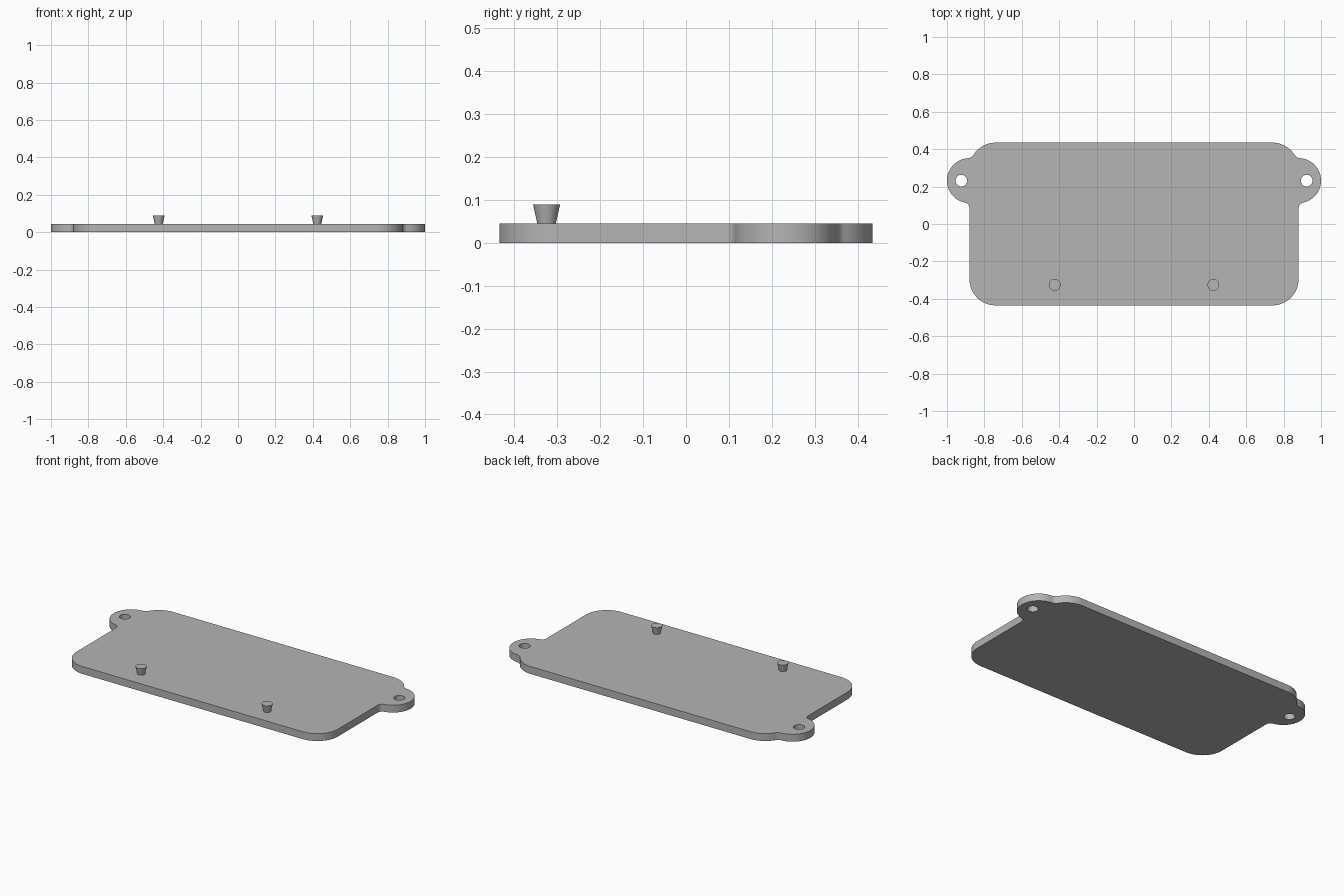
import bpy, bmesh
from math import atan2, cos, sin, pi, sqrt, radians
from mathutils import Vector, Matrix

cube = bpy.data.objects.get("Cube")
if cube:
    bpy.data.objects.remove(cube, do_unlink=True)

grey = bpy.data.materials.new("plain_grey")
grey.use_nodes = True
grey.diffuse_color = (0.46, 0.46, 0.46, 1)
bsdf = grey.node_tree.nodes["Principled BSDF"]
bsdf.inputs["Base Color"].default_value = grey.diffuse_color
bsdf.inputs["Roughness"].default_value = 0.6

THICK = 0.045


def finish(name, bm):
    """Turn a bmesh into a named, smooth-shaded object with sharp edges."""
    bmesh.ops.recalc_face_normals(bm, faces=bm.faces[:])
    mesh = bpy.data.meshes.new(name)
    bm.to_mesh(mesh)
    bm.free()
    mesh.materials.append(grey)
    obj = bpy.data.objects.new(name, mesh)
    bpy.context.collection.objects.link(obj)
    bpy.ops.object.select_all(action='DESELECT')
    obj.select_set(True)
    bpy.context.view_layer.objects.active = obj
    bpy.ops.object.shade_smooth_by_angle(angle=radians(30))
    return obj


def arc(centre, radius, a, b, steps):
    """Points along the shorter arc from angle a to angle b."""
    turn = (b - a + pi) % (2 * pi) - pi
    return [centre + radius * Vector((cos(a + turn * i / steps), sin(a + turn * i / steps)))
            for i in range(steps + 1)]


def heading(p, q):
    return atan2(q.y - p.y, q.x - p.x)


# Plate outline: rounded corners, ears, and fillets blending them together
side_x, corner_r, ear_r = 0.88, 0.14, 0.12
low_r, high_r = 0.03, 0.04
low_corner = Vector((side_x - corner_r, -0.295))
high_corner = Vector((side_x - corner_r, 0.295))
ear = Vector((side_x, 0.232))

# Lower fillet touches the straight side and the ear
low_fillet = Vector((side_x + low_r, ear.y - sqrt((ear_r + low_r) ** 2 - low_r ** 2)))

# Upper fillet touches the corner arc and the ear
gap = ear - high_corner
d = gap.length
ra, rb = corner_r + high_r, ear_r + high_r
along = (d * d + ra * ra - rb * rb) / (2 * d)
unit = gap / d
high_fillet = high_corner + unit * along + Vector((-unit.y, unit.x)) * sqrt(ra * ra - along * along)

half = (arc(low_corner, corner_r, -pi / 2, 0, 16)
        + arc(low_fillet, low_r, pi, heading(low_fillet, ear), 8)
        + arc(ear, ear_r, heading(ear, low_fillet), heading(ear, high_fillet), 28)[1:]
        + arc(high_fillet, high_r, heading(high_fillet, ear), heading(high_fillet, high_corner), 8)[1:]
        + arc(high_corner, corner_r, heading(high_corner, high_fillet), pi / 2, 14)[1:])
outline = half + [Vector((-p.x, p.y)) for p in reversed(half)]


def add_loop(bm, points):
    verts = [bm.verts.new((p.x, p.y, 0)) for p in points]
    return [bm.edges.new((v, verts[i - 1])) for i, v in enumerate(verts)]


# Mounting plate with one screw hole in each ear
bm = bmesh.new()
edges = add_loop(bm, outline)
for side in (-1, 1):
    hole = Vector((side * 0.923, 0.232))
    edges += add_loop(bm, [hole + 0.031 * Vector((cos(2 * pi * i / 32), sin(2 * pi * i / 32)))
                           for i in range(32)])
bmesh.ops.triangle_fill(bm, edges=edges, use_beauty=True)
top = bmesh.ops.extrude_face_region(bm, geom=bm.faces[:], use_keep_orig=True)["geom"]
bmesh.ops.translate(bm, vec=(0, 0, THICK),
                    verts=[v for v in top if isinstance(v, bmesh.types.BMVert)])
finish("mounting_plate", bm)

# Tapered pegs, wider at the top
for side, name in ((1, "left_peg"), (-1, "right_peg")):
    bm = bmesh.new()
    bmesh.ops.create_cone(bm, cap_ends=True, segments=32, radius1=0.0215, radius2=0.0315,
                          depth=THICK, matrix=Matrix.Translation((side * 0.424, -0.325, THICK * 1.5)))
    finish(name, bm)
